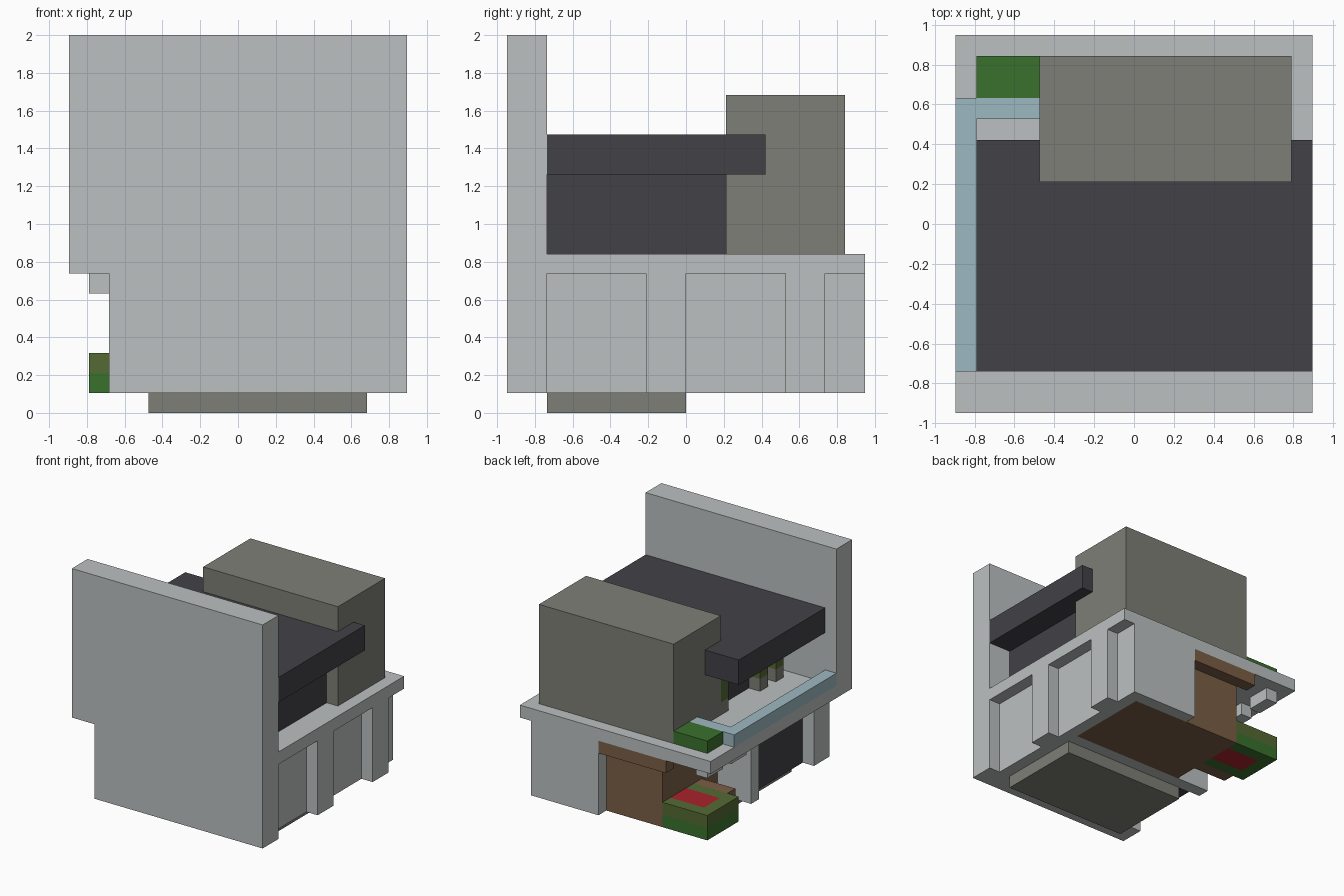
import bpy
import bmesh

old = bpy.data.objects.get("Cube")
if old:
    bpy.data.objects.remove(old, do_unlink=True)

U = 2 / 19  # one building block


def material(name, rgb):
    linear = [((c / 255 + 0.055) / 1.055) ** 2.4 for c in rgb]
    m = bpy.data.materials.new(name)
    m.use_nodes = True
    m.diffuse_color = (*linear, 1)
    m.node_tree.nodes["Principled BSDF"].inputs["Base Color"].default_value = (*linear, 1)
    return m


grey = material("light grey", (188, 192, 192))
stone = material("warm stone", (127, 127, 119))
dark = material("charcoal", (66, 65, 70))
glass = material("pale blue", (157, 185, 193))
green = material("leaf green", (58, 113, 45))
olive = material("olive green", (84, 106, 52))
brown = material("wood brown", (123, 94, 69))
red = material("red", (170, 34, 44))


def box(name, mat, x, y, z):
    """Box from (min, max) ranges measured in blocks."""
    bm = bmesh.new()
    bmesh.ops.create_cube(bm, size=1)
    for v in bm.verts:
        v.co = [U * (lo + hi) / 2 + c * U * (hi - lo) for c, (lo, hi) in zip(v.co, (x, y, z))]
    mesh = bpy.data.meshes.new(name)
    bm.to_mesh(mesh)
    bm.free()
    mesh.materials.append(mat)
    obj = bpy.data.objects.new(name, mesh)
    bpy.context.collection.objects.link(obj)
    return obj


STOREY = (1, 7)

# Tall front wall, its lower part cut back on one side
box("front_wall_upper", grey, (-8.5, 8.5), (-9, -7), (7, 19))
box("front_wall_lower", grey, (-6.5, 8.5), (-9, -7), STOREY)

# Lower storey: walls, pilasters and foundation
box("terrace_slab", grey, (-8.5, 8.5), (-7, 9), (7, 8))
box("side_wall", grey, (6.5, 7.5), (-7, 9), STOREY)
for y in (-2, 5):
    box("pilaster", grey, (7.5, 8.5), (y, y + 2), STOREY)
box("back_wall", grey, (1.5, 6.5), (8, 9), STOREY)
box("cross_wall", grey, (-6.5, 6.5), (0, 1), STOREY)
box("dark_room", dark, (-5.5, 6.5), (-7, 0), STOREY)
box("foundation", stone, (-4.5, 6.5), (-7, 0), (0, 1))
for y in (3, 6):
    box("slab_bracket", grey, (-7.5, -6.5), (y, y + 2), (6, 7))

# Wooden room with a lintel and a bench
box("wooden_room_back", brown, (-3.5, 6.5), (4, 8), STOREY)
box("wooden_room_front", brown, (-3.5, 6.5), (1, 4), STOREY)
box("lintel", brown, (-4.5, 1.5), (8, 9), (6, 7))
box("bench", brown, (-6.5, -3.5), (3, 4), (1, 3))

# Planting bed around a red core
for mat, z in ((green, (1, 2)), (olive, (2, 3))):
    box("bed_outer", mat, (-7.5, -6.5), (4, 8), z)
    for y in ((4, 5), (7, 8)):
        box("bed_edge", mat, (-6.5, -3.5), y, z)
box("bed_core", red, (-6.5, -3.5), (5, 7), (1, 3))

# Upper storey and roof
box("upper_room", dark, (-3.5, 6.5), (-7, 2), (8, 12))
box("flat_roof", dark, (-7.5, 8.5), (-7, 4), (12, 14))
box("stone_tower", stone, (-4.5, 7.5), (2, 8), (8, 16))

# Terrace railing, hedge and potted plants
box("long_railing", glass, (-8.5, -7.5), (-7, 6), (8, 9))
box("short_railing", glass, (-7.5, -4.5), (5, 6), (8, 9))
box("hedge", green, (-7.5, -4.5), (6, 8), (8, 9))
for y in (-6, -4, 1):
    box("pot", stone, (-4.5, -3.5), (y, y + 1), (8, 9))
    box("pot_plant", olive, (-4.5, -3.5), (y, y + 1), (9, 11))
